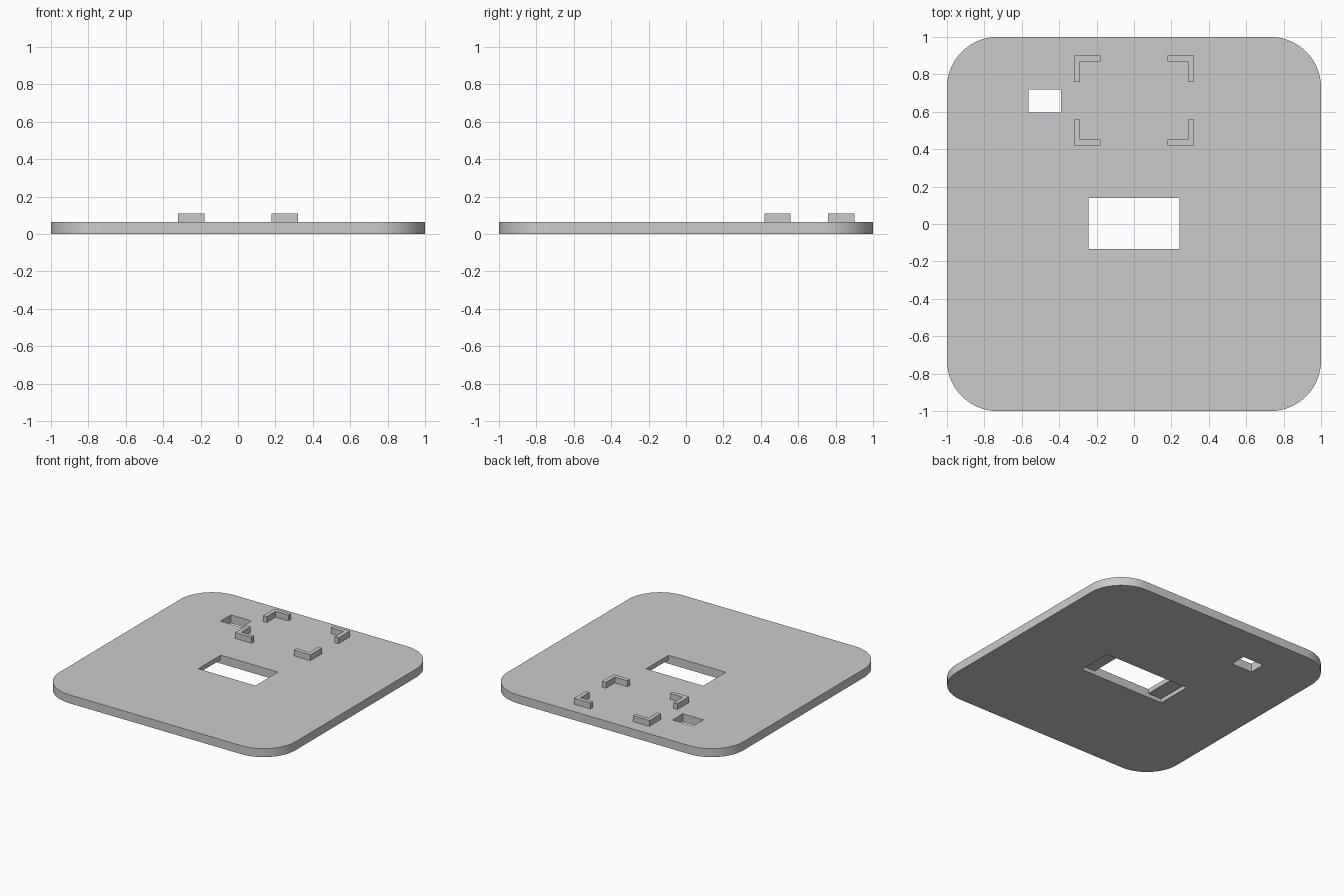
import bpy
import bmesh
from math import radians

cube = bpy.data.objects.get("Cube")
if cube:
    bpy.data.objects.remove(cube, do_unlink=True)

THICK = 0.065   # plate thickness
LEDGE = 0.03    # depth of the underside recess
TOP = 0.11      # top of the corner brackets

grey = bpy.data.materials.new("light_grey")
grey.use_nodes = True
grey.diffuse_color = (0.6, 0.6, 0.6, 1)
grey.node_tree.nodes["Principled BSDF"].inputs["Base Color"].default_value = (0.6, 0.6, 0.6, 1)


def prism(name, outline, depth, round_radius=0):
    """Extrude a closed 3D outline along a depth vector, optionally rounding upright edges."""
    bm = bmesh.new()
    face = bm.faces.new([bm.verts.new(p) for p in outline])
    ext = bmesh.ops.extrude_face_region(bm, geom=[face])
    verts = [g for g in ext["geom"] if isinstance(g, bmesh.types.BMVert)]
    bmesh.ops.translate(bm, verts=verts, vec=depth)
    if round_radius:
        upright = [e for e in bm.edges if abs(e.verts[0].co.z - e.verts[1].co.z) > 0.01]
        bmesh.ops.bevel(bm, geom=upright, offset=round_radius, segments=16,
                        profile=0.5, affect='EDGES')
    bmesh.ops.recalc_face_normals(bm, faces=bm.faces)
    mesh = bpy.data.meshes.new(name)
    bm.to_mesh(mesh)
    bm.free()
    mesh.materials.append(grey)
    obj = bpy.data.objects.new(name, mesh)
    bpy.context.collection.objects.link(obj)
    return obj


def rect(x0, x1, y0, y1, z):
    return [(x0, y0, z), (x1, y0, z), (x1, y1, z), (x0, y1, z)]


def activate(obj):
    bpy.ops.object.select_all(action='DESELECT')
    obj.select_set(True)
    bpy.context.view_layer.objects.active = obj


def cut(target, cutter):
    cutter.hide_render = True
    mod = target.modifiers.new("cut", 'BOOLEAN')
    mod.operation = 'DIFFERENCE'
    mod.solver = 'EXACT'
    mod.object = cutter
    activate(target)
    bpy.ops.object.modifier_apply(modifier=mod.name)
    bpy.data.objects.remove(cutter, do_unlink=True)


# Rounded base plate
plate = prism("base_plate", rect(-1, 1, -1, 1, 0), (0, 0, THICK), 0.27)

# Central slot, stepped wider on the underside
half, wide = 0.243, 0.36
step = [(-wide, -0.1), (wide, -0.1), (wide, LEDGE), (half, LEDGE),
        (half, 0.2), (-half, 0.2), (-half, LEDGE), (-wide, LEDGE)]
cut(plate, prism("slot_cutter", [(x, -0.135, z) for x, z in step], (0, 0.273, 0)))

# Small window through the plate
cut(plate, prism("window_cutter", rect(-0.565, -0.39, 0.595, 0.72, -0.1), (0, 0, 0.3)))

activate(plate)
bpy.ops.object.shade_smooth_by_angle(angle=radians(30))

# Four L-shaped brackets marking the corners of a rectangle
ARM, WALL = 0.14, 0.032
ell = [(0, 0), (ARM, 0), (ARM, WALL), (WALL, WALL), (WALL, ARM), (0, ARM)]
for side, sx in (("right", -1), ("left", 1)):
    for end, sy in (("front", -1), ("back", 1)):
        outline = [(sx * (0.32 - u), 0.66 + sy * (0.24 - v), THICK) for u, v in ell]
        prism(f"bracket_{end}_{side}", outline, (0, 0, TOP - THICK))
